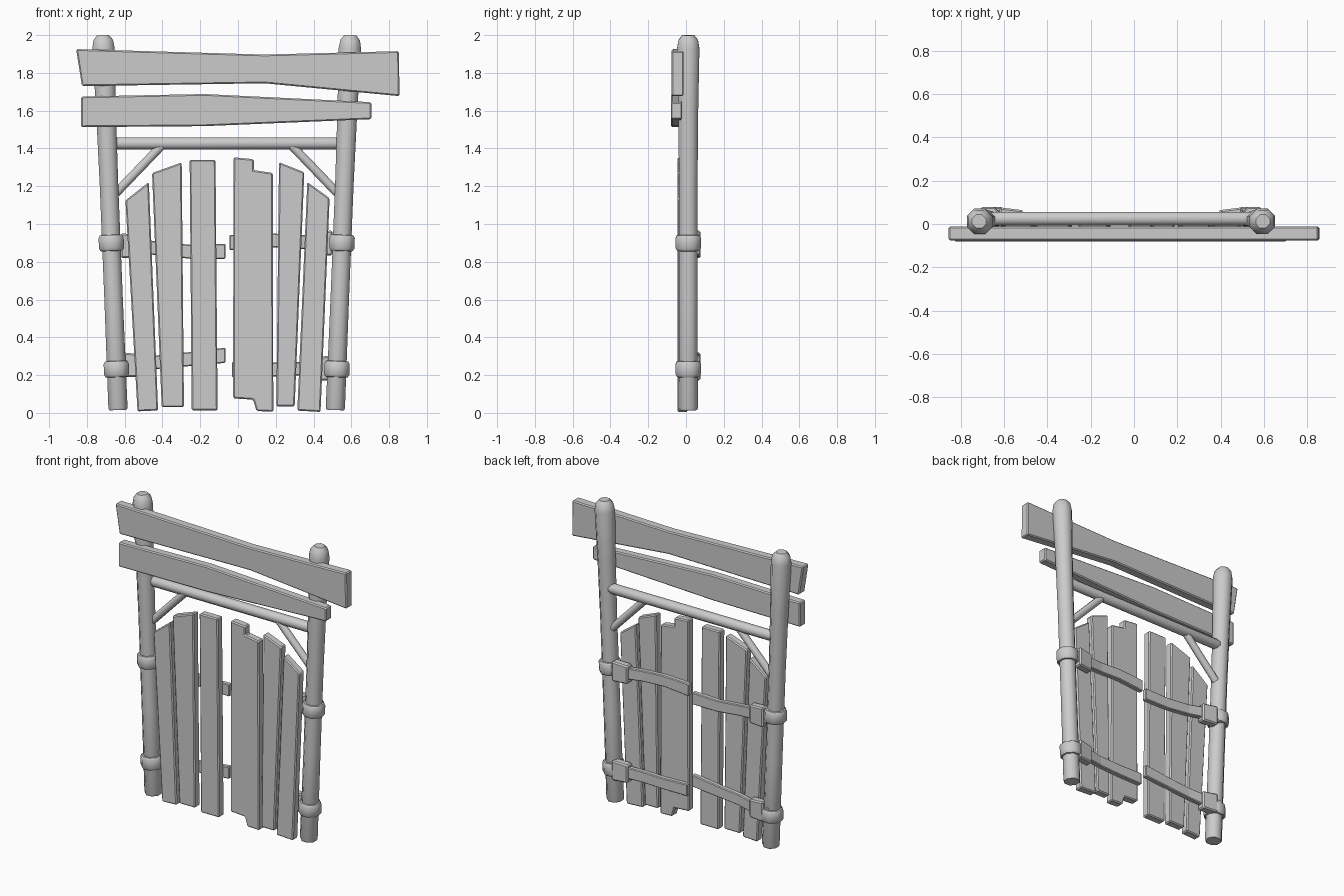
import bpy, bmesh
from mathutils import Vector
from math import cos, sin, pi

if "Cube" in bpy.data.objects:
    bpy.data.objects.remove(bpy.data.objects["Cube"])


def finish(name, bm, bevel=0.0, smooth=False):
    bmesh.ops.recalc_face_normals(bm, faces=bm.faces)
    me = bpy.data.meshes.new(name)
    bm.to_mesh(me)
    bm.free()
    ob = bpy.data.objects.new(name, me)
    bpy.context.collection.objects.link(ob)
    if bevel:
        m = ob.modifiers.new("soft_edges", 'BEVEL')
        m.width = bevel
        m.segments = 1
        m.limit_method = 'ANGLE'
    if smooth:
        bpy.ops.object.select_all(action='DESELECT')
        bpy.context.view_layer.objects.active = ob
        ob.select_set(True)
        bpy.ops.object.shade_smooth_by_angle(angle=0.82)
    return ob


def skin(bm, rings):
    n = len(rings[0])
    vs = [[bm.verts.new(p) for p in r] for r in rings]
    for a, b in zip(vs, vs[1:]):
        for i in range(n):
            j = (i + 1) % n
            bm.faces.new((a[i], a[j], b[j], b[i]))
    bm.faces.new(vs[0])
    bm.faces.new(vs[-1])


def board(name, outline, y0, y1, bevel=0.007):
    """Flat board from a front-view outline."""
    bm = bmesh.new()
    skin(bm, [[(x, y, z) for x, z in outline] for y in (y0, y1)])
    return finish(name, bm, bevel)


def pole(name, a, b, profile, sides=8):
    """Round pole from a to b; profile = (fraction along, radius)."""
    a, b = Vector(a), Vector(b)
    d = (b - a).normalized()
    v = Vector((0, 1, 0))
    u = v.cross(d).normalized()
    rings = []
    for t, r in profile:
        c = a.lerp(b, t)
        rings.append([c + r * (u * cos(k) + v * sin(k))
                      for k in [2 * pi * (i + .5) / sides for i in range(sides)]])
    bm = bmesh.new()
    skin(bm, rings)
    return finish(name, bm, 0, True)


def strap(name, stations, thick, bevel=0.005):
    """Bent bar; stations = (x, y front, z centre, half height)."""
    bm = bmesh.new()
    skin(bm, [[(x, y, z - h), (x, y + thick, z - h), (x, y + thick, z + h), (x, y, z + h)]
              for x, y, z, h in stations])
    return finish(name, bm, bevel)


# Leaning posts with rounded tops, and collars around them
CX, PY = -0.06, 0.012
for side, s in (("left", -1), ("right", 1)):
    foot = Vector((CX + s * 0.575, PY, 0.015))
    top = Vector((CX + s * 0.655, PY, 2.0))
    pole(side + "_post", foot, top,
         [(0, 0.050), (0.006, 0.055), (0.3, 0.053), (0.6, 0.053), (0.8, 0.057),
          (0.965, 0.064), (0.987, 0.056), (1, 0.034)])
    d = (top - foot).normalized()
    for level, z in (("upper", 0.9), ("lower", 0.232)):
        c = foot + d * ((z - foot.z) / d.z)
        pole(f"{side}_{level}_collar", c - d * 0.043, c + d * 0.043,
             [(0, 0.056), (0.02, 0.064), (0.18, 0.072), (0.82, 0.072), (0.98, 0.064), (1, 0.056)])
    # Diagonal brace under the crossbar
    pole(side + "_brace", (CX + s * 0.585, 0.022, 1.165), (CX + s * 0.335, 0.022, 1.425),
         [(0, 0.025), (1, 0.025)])

pole("crossbar", (-0.665, 0.025, 1.427), (0.545, 0.025, 1.427),
     [(0, 0.028), (0.02, 0.034), (0.98, 0.034), (1, 0.028)])

# Header boards
board("upper_header_board",
      [(-0.857, 1.926), (-0.826, 1.73), (0.14, 1.745), (0.855, 1.677), (0.852, 1.915), (0.14, 1.897)],
      -0.076, -0.012)
board("lower_header_board",
      [(-0.83, 1.675), (-0.83, 1.513), (-0.177, 1.518), (0.706, 1.555), (0.706, 1.645), (-0.177, 1.688)],
      -0.08, -0.02)

# Gate planks
planks = [
    [(-0.596, 1.125), (-0.472, 1.222), (-0.423, 0.013), (-0.532, 0.008)],
    [(-0.455, 1.27), (-0.298, 1.326), (-0.286, 0.03), (-0.404, 0.03)],
    [(-0.256, 1.34), (-0.119, 1.34), (-0.108, 0.013), (-0.245, 0.013)],
    [(-0.024, 1.353), (0.084, 1.343), (0.084, 1.285), (0.184, 1.27),
     (0.187, 0.006), (0.098, 0.01), (0.08, 0.07), (-0.026, 0.077)],
    [(0.217, 1.327), (0.351, 1.274), (0.300, 0.034), (0.203, 0.034)],
    [(0.367, 1.222), (0.485, 1.137), (0.437, 0.005), (0.314, 0.012)],
]
for i, p in enumerate(planks):
    board(f"plank_{i + 1}", p, -0.046, 0.008)

# Bent cross straps on the back: side, level, outer x, inner x, z outer / middle / inner
for side, level, xo, xi, zo, zm, zi in (
        ("left", "upper", -0.60, -0.067, 0.885, 0.853, 0.855),
        ("left", "lower", -0.60, -0.067, 0.255, 0.285, 0.305),
        ("right", "upper", 0.48, -0.045, 0.900, 0.915, 0.902),
        ("right", "lower", 0.48, -0.033, 0.238, 0.228, 0.230)):
    s = -1 if side == "left" else 1
    at = lambda t: xo + (xi - xo) * t
    strap(f"{side}_{level}_strap",
          [(xo + s * 0.06, 0.032, zo, 0.036), (at(0.12), 0.022, zo, 0.038),
           (at(0.35), 0.006, (zo + zm) / 2, 0.036), (at(0.65), 0.004, zm, 0.037),
           (xi, 0.002, zi, 0.04)], 0.034)
    # Hinge plate wrapping the strap next to the post
    strap(f"{side}_{level}_hinge_plate",
          [(xo + s * 0.02, 0.022, zo, 0.066), (xo - s * 0.09, 0.008, zo - 0.005, 0.06)],
          0.055, 0.008)
